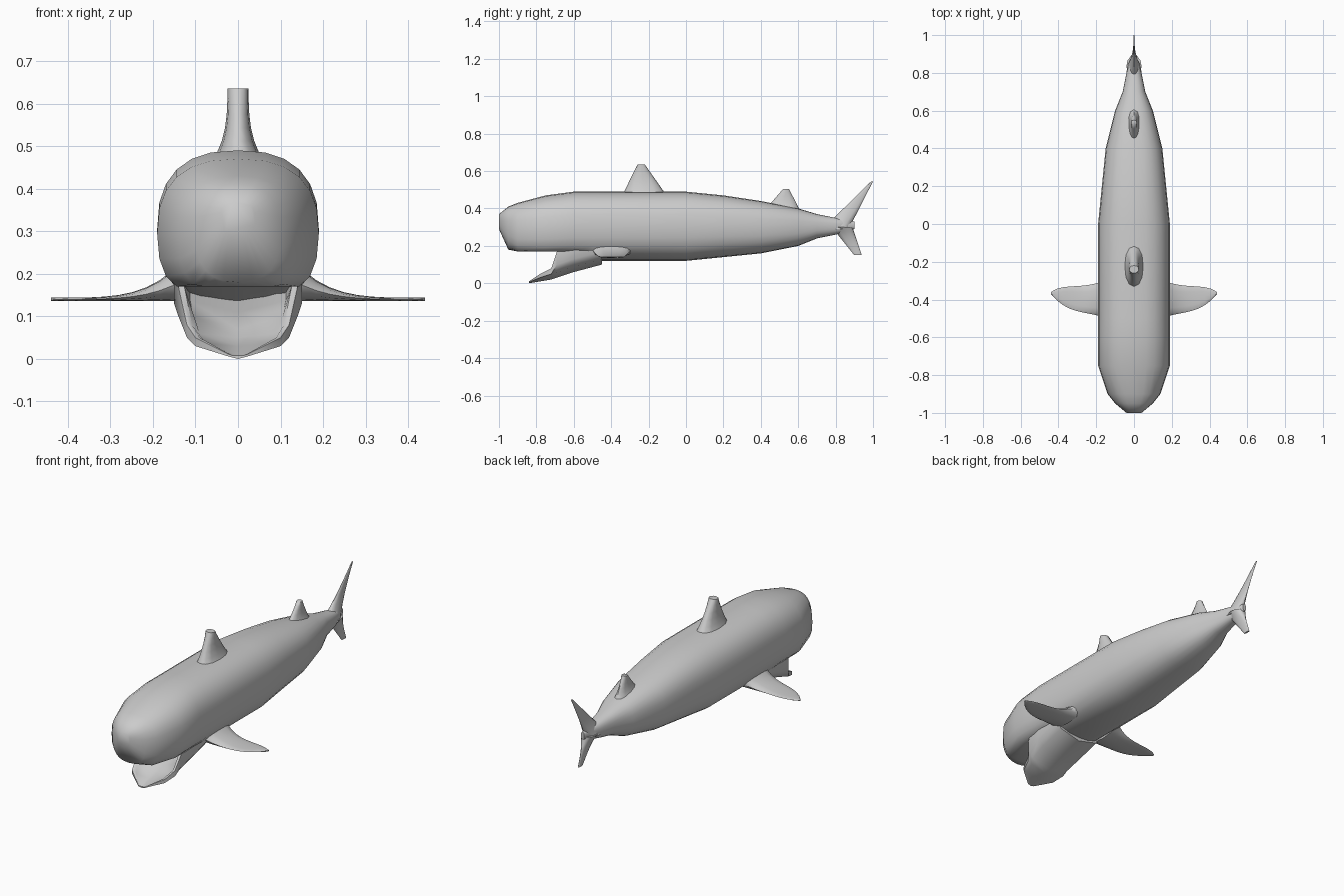
import bpy, bmesh, math

cube = bpy.data.objects.get("Cube")
if cube:
    bpy.data.objects.remove(cube, do_unlink=True)

grey = bpy.data.materials.new("skin grey")
grey.use_nodes = True
skin_colour = (0.6, 0.6, 0.6, 1)
grey.diffuse_color = skin_colour
grey.node_tree.nodes["Principled BSDF"].inputs["Base Color"].default_value = skin_colour


def loft(name, rings):
    """Skin a list of equal-length point rings and cap both ends."""
    bm = bmesh.new()
    loops = [[bm.verts.new(point) for point in ring] for ring in rings]
    for near, far in zip(loops, loops[1:]):
        for i in range(len(near)):
            bm.faces.new((near[i - 1], near[i], far[i], far[i - 1]))
    bm.faces.new(loops[0])
    bm.faces.new(loops[-1])
    bmesh.ops.recalc_face_normals(bm, faces=bm.faces)
    mesh = bpy.data.meshes.new(name)
    bm.to_mesh(mesh)
    bm.free()
    mesh.materials.append(grey)
    obj = bpy.data.objects.new(name, mesh)
    bpy.context.collection.objects.link(obj)
    bpy.ops.object.select_all(action='DESELECT')
    obj.select_set(True)
    bpy.context.view_layer.objects.active = obj
    bpy.ops.object.shade_smooth_by_angle(angle=math.radians(55))


def oval(count, power):
    """Unit oval; a power below one makes it squarer."""
    def bend(value):
        return math.copysign(abs(value) ** power, value)
    angles = [math.tau * i / count for i in range(count)]
    return [(bend(math.cos(a)), bend(math.sin(a))) for a in angles]


def mix(start, end, factor):
    return start + (end - start) * factor


# Body: squarish ovals along the spine, with the head cut flat above the mouth
palate = 0.17
mouth_corner = -0.55
stations = [  # y, bottom, top, half width
    (-1, .29, .37, .04), (-.95, .18, .41, .1), (-.9, .14, .43, .14),
    (-.75, .12, .47, .19), (-.6, .12, .49, .19), (-.5, .12, .49, .19),
    (0, .12, .49, .19), (.2, .14, .47, .17), (.4, .16, .44, .15),
    (.6, .2, .4, .1), (.7, .24, .37, .06), (.8, .26, .35, .04), (.9, .29, .33, .01)]
body_rings = []
for y, bottom, top, width in stations:
    lowest = palate if y < mouth_corner else bottom
    body_rings.append([(u * width, y, max(lowest, mix(bottom, top, (v + 1) / 2)))
                       for u, v in oval(24, 0.8)])
loft("body", body_rings)


# Open lower jaw: a keeled scoop that merges into the throat
def jaw_ring(y, width, keel, floor, rim):
    half = [(0, keel), (width * 0.8, keel + width * 0.2), (width, (keel + rim) / 2),
            (width, rim), (width * 0.9, rim),
            (width * 0.75, mix(floor, rim, 0.3)), (0, floor)]
    mirror = [(-x, z) for x, z in reversed(half[1:-1])]
    return [(x, y, z) for x, z in half + mirror]


jaw_stations = [  # y, half width, keel, floor, rim
    (-.84, .02, 0, .008, .01), (-.78, .1, .01, .03, .05),
    (-.72, .12, .02, .05, .08), (-.69, .14, .03, .07, .17),
    (-.6, .15, .06, .11, .2), (-.45, .15, .1, .17, .24)]
loft("lower_jaw", [jaw_ring(*station) for station in jaw_stations])


# Upright fins: oval slices tapering from a flared root to the tip
def upright_fin(name, root, tip, root_thickness, tip_thickness, steps=6):
    rings = []
    for i in range(steps + 1):
        f = i / steps
        front, rear, z = (mix(a, b, f) for a, b in zip(root, tip))
        thickness = mix(tip_thickness, root_thickness, (1 - f) ** 3)
        rings.append([(v * thickness, mix(front, rear, (u + 1) / 2), z)
                      for u, v in oval(12, 0.9)])
    loft(name, rings)


# Root and tip are given as front y, rear y, z
upright_fin("dorsal_fin", (-.35, -.09, .45), (-.26, -.22, .635), .07, .025)
upright_fin("second_dorsal_fin", (.42, .61, .39), (.52, .55, .505), .04, .015)
upright_fin("upper_tail_lobe", (.73, .87, .29), (.99, 1, .545), .04, .003)
upright_fin("lower_tail_lobe", (.78, .89, .3), (.9, .94, .15), .04, .005)


# Pectoral fins: flat-bottomed blades, flared at the root and rounded at the tip
def pectoral_fin(name, side, steps=10):
    rings = []
    for i in range(steps + 1):
        f = i / steps
        flare = (1 - f) ** 4
        front = -0.47 - 0.04 * flare + 0.1 * f ** 4
        rear = -0.33 + 0.05 * flare - 0.03 * f ** 8
        thickness = 0.004 + 0.05 * flare
        rings.append([(side * mix(0.12, 0.44, f), mix(front, rear, (u + 1) / 2),
                       0.136 + thickness * (1 + v)) for u, v in oval(12, 0.9)])
    loft(name, rings)


pectoral_fin("left_pectoral_fin", 1)
pectoral_fin("right_pectoral_fin", -1)
